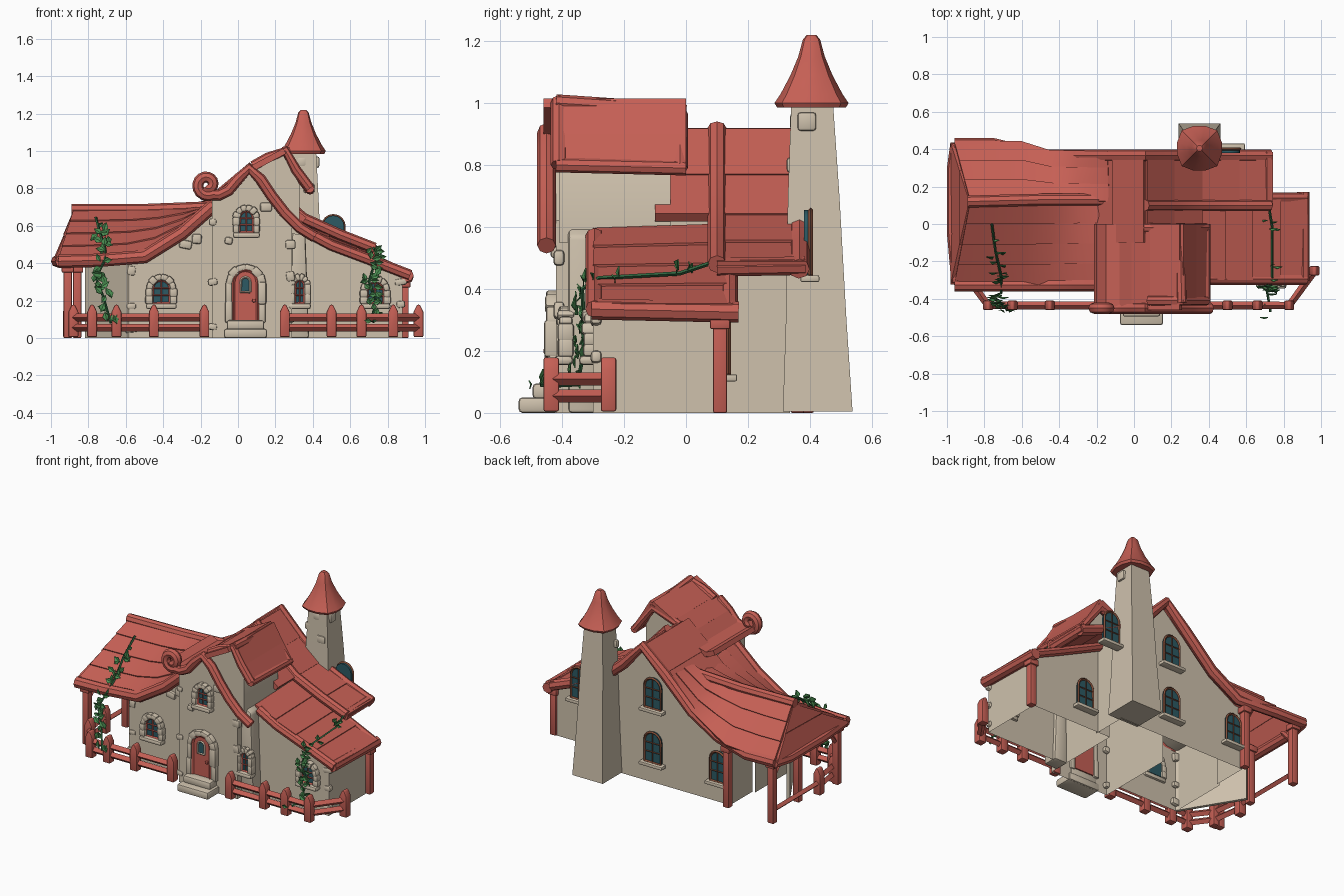
import bpy, bmesh, math, random
from mathutils import Vector, Matrix

if "Cube" in bpy.data.objects:
    bpy.data.objects.remove(bpy.data.objects["Cube"])
random.seed(4)
def material(name, rgb):
    m = bpy.data.materials.new(name)
    m.diffuse_color = (*rgb, 1)
    m.use_nodes = True
    m.node_tree.nodes["Principled BSDF"].inputs["Base Color"].default_value = m.diffuse_color
    return m
RED = material("roof red", (0.56, 0.115, 0.09))
WALL = material("plaster beige", (0.62, 0.535, 0.415))
GLASS = material("teal glass", (0.025, 0.10, 0.125))
BROWN = material("frame brown", (0.22, 0.075, 0.04))
LEAF = material("leaf green", (0.075, 0.29, 0.09))
VINE = material("vine green", (0.03, 0.13, 0.05))

def finish(name, bm, mat, solid=0, bevel=0):
    me = bpy.data.meshes.new(name)
    bmesh.ops.recalc_face_normals(bm, faces=bm.faces)
    bm.to_mesh(me); bm.free()
    me.materials.append(mat)
    ob = bpy.data.objects.new(name, me)
    bpy.context.collection.objects.link(ob)
    if solid:
        s = ob.modifiers.new("thickness", 'SOLIDIFY'); s.thickness = solid; s.offset = 0
    if bevel:
        b = ob.modifiers.new("bevel", 'BEVEL'); b.width = bevel; b.segments = 2

# x-z outline extruded along y; hollow leaves out the floor, inner_end is the cap at y1
def prism(name, pts, y0, y1, mat, bevel=0, hollow=False, inner_end=True):
    bm = bmesh.new()
    a, b = [[bm.verts.new((x, y, z)) for x, z in pts] for y in (y0, y1)]
    bm.faces.new(a)
    if inner_end: bm.faces.new(b)
    for i in range(len(pts)):
        j = (i + 1) % len(pts)
        if not (hollow and pts[i][1] == 0 and pts[j][1] == 0):
            bm.faces.new((a[i], a[j], b[j], b[i]))
    finish(name, bm, mat, bevel=bevel)

# items: centre, size, turn about y
def boxes(name, items, mat, bevel=0.012):
    bm = bmesh.new()
    for c, s, r in items:
        bmesh.ops.create_cube(bm, size=1, matrix=Matrix.Translation(c) @ Matrix.Rotation(r, 4, 'Y') @ Matrix.Diagonal((*s, 1)))
    finish(name, bm, mat, bevel=bevel)

def tube(name, pts, r, mat=RED, sides=2):
    cu = bpy.data.curves.new(name, 'CURVE')
    cu.dimensions = '3D'; cu.bevel_depth = r; cu.bevel_resolution = sides; cu.use_fill_caps = True
    sp = cu.splines.new('POLY'); sp.points.add(len(pts) - 1)
    for p, q in zip(sp.points, pts): p.co = (*q, 1)
    cu.materials.append(mat)
    bpy.context.collection.objects.link(bpy.data.objects.new(name, cu))

# overlapping plank courses between successive curves, top to eave
def courses(name, curves, th=0.032, lift=0.006):
    bm = bmesh.new()
    for A, B in zip(curves, curves[1:]):
        a = [bm.verts.new(Vector(p) - Vector((0, 0, lift * .5))) for p in A]
        b = [bm.verts.new(Vector(p).lerp(Vector(q), -.04) + Vector((0, 0, lift))) for p, q in zip(B, A)]
        for i in range(len(a) - 1): bm.faces.new((a[i], a[i + 1], b[i + 1], b[i]))
    finish(name, bm, RED, solid=th)
def blend(A, B, n): return [[Vector(p).lerp(Vector(q), k / n) for p, q in zip(A, B)] for k in range(n + 1)]
def strip(pts, y0, y1): return [[(x, y0, z), (x, y1, z)] for x, z in pts]
def interp(pts, x):
    for (x0, z0), (x1, z1) in zip(pts, pts[1:]):
        if x <= x1: return z0 + (z1 - z0) * (x - x0) / (x1 - x0)
    return pts[-1][1]

# roof outlines (x, z)
BACK = [(-.96, .43), (-.75, .425), (-.5, .45), (-.3, .57), (-.1, .765), (.06, .91), (.2, .76), (.35, .63), (.55, .54), (.73, .47)]
FRONT = [(-.96, .41), (-.75, .415), (-.5, .435), (-.3, .56), (-.13, .71)]

# walls
prism("main_body_wall", [(-.56, 0), (.38, 0), (.38, .59), (.2, .73), (.06, .88), (-.1, .73), (-.3, .54), (-.5, .42), (-.56, .41)],
      .335, .1, WALL, hollow=True, inner_end=False)
prism("left_wing_wall", [(-.58, 0), (-.14, 0), (-.14, .69), (-.3, .54), (-.5, .42), (-.58, .41)], -.3, .1, WALL, 0, True, False)
prism("front_gable_wall", [(-.14, 0), (.29, 0), (.29, .62), (.18, .73), (.06, .89), (-.08, .77), (-.14, .74)], -.42, .1, WALL, 0, True, False)
prism("right_wing_wall", [(.88, 0), (.29, 0), (.29, .57), (.36, .57), (.88, .34)], -.3, .12, WALL, hollow=True)
prism("corner_buttress", [(.28, 0), (.38, 0), (.36, .57), (.29, .62)], -.38, -.28, WALL, bevel=.012)
prism("dormer_wall", [(.06, .6), (.33, .55), (.33, .82), (.24, .98), (.06, .9)], -.41, -.05, WALL)
bm = bmesh.new()
bm.faces.new([bm.verts.new(v) for v in ((-.58, -.3, 0), (-.81, .08, 0), (-.81, .08, .42), (-.58, -.3, .42))])
finish("porch_side_wall", bm, WALL, solid=.02)

# left wing roof: ridge to front eave and to back eave
xs = [-.96, -.8, -.6, -.45, -.3, -.13]
rx = lambda x: -.13 + (x + .13) * .9
courses("left_roof_front", blend([(rx(x), .12, .68) for x in xs], [(x, -.315, interp(FRONT, x)) for x in xs], 4))
courses("left_roof_back", blend([(rx(x), .12, max(.68, interp(BACK, rx(x)))) for x in xs],
        [(x, .43 if x < -.5 else .385, interp(BACK, x)) for x in xs], 3))
courses("left_roof_end", blend([(-.87, .13, .67), (-.87, .11, .67)], [(-.965, .43, .43), (-.965, -.315, .41)], 2), .03)
tube("left_ridge_beam", [(-.89, .12, .685), (-.5, .13, .685), (-.12, .13, .7)], .032)
tube("left_end_eave_beam", [(-.95, .43, .42), (-.968, .3, .41), (-.968, -.05, .41), (-.945, -.31, .41)], .032)
tube("left_front_trim", [(x, -.325, z) for x, z in FRONT], .036)

# main roof and its trims
courses("main_roof_left", strip(BACK[5:2:-1], -.1, .385))
courses("main_roof_right_top", strip(BACK[5:8], -.1, .385))
courses("main_roof_right_low", strip(BACK[7:], .1, .385))
tube("back_trim", [(x, .425 if x < -.55 else .365, z - .005) for x, z in BACK], .034)
tube("main_slope_trim", [(x, .1, z + .01) for x, z in BACK[5:]], .03)
tube("main_right_eave", [(.71, .385, .475), (.71, .1, .47)], .03)
tube("main_ridge_beam", [(.06, .36, .89), (.06, -.05, .89)], .024)

# front gable roof with curl
courses("front_gable_roof", strip([(.25, 1.0), (.1, .92), (.0, .85), (-.07, .785), (-.15, .765), (-.205, .79)], -.46, 0), lift=0)
curl = [(math.radians(-60 - 24 * k), .062 - .0025 * k) for k in range(19)]
tube("front_gable_trim", [(x, -.45, z) for x, z in [(.41, .54), (.33, .59), (.25, .67), (.18, .76), (.12, .85), (.06, .905), (0, .85),
     (-.05, .79), (-.1, .765)] + [(-.165 + r * math.cos(a), .82 + r * math.sin(a)) for a, r in curl]], .03)

# dormer roof with raised rim
courses("dormer_roof", strip([(.25, 1.005), (.32, .89), (.385, .79)], -.42, 0), .035, 0)
tube("dormer_ridge", [(.255, -.42, 1.0), (.25, -.2, .985), (.25, 0, .965)], .028)
tube("dormer_front_trim", [(.08, -.41, .92), (.16, -.41, .965), (.255, -.41, 1.0), (.31, -.41, .9), (.385, -.41, .8)], .027)
tube("dormer_back_trim", [(.06, -.02, .9), (.25, -.02, .965), (.385, -.02, .79)], .026)
tube("dormer_eave", [(.385, -.42, .80), (.385, 0, .79)], .024)

# right wing roof
courses("right_wing_roof", blend([(.33, -.3, .585), (.33, .15, .6)], [(.92, -.3, .335), (.92, .15, .335)], 4))
tube("right_front_trim", [(.36, -.295, .57), (.5, -.295, .495), (.7, -.295, .42), (.92, -.295, .335)], .03)
tube("right_back_trim", [(.36, .14, .59), (.7, .14, .43), (.92, .14, .33)], .028)
tube("right_eave_beam", [(.905, -.305, .335), (.905, .17, .325)], .034)

# chimney tower and its cap: stacked rounded squares
def stack(name, rings, mat, power, n):
    bm = bmesh.new(); rows = []
    for cy, z, r in rings:
        cs = [(math.cos(math.tau * (i + .5) / n), math.sin(math.tau * (i + .5) / n)) for i in range(n)]
        ks = [r / (abs(c) ** power + abs(s) ** power) ** (1 / power) for c, s in cs]
        rows.append([bm.verts.new((.35 + k * c, cy + k * s, z)) for k, (c, s) in zip(ks, cs)])
    for p, q in zip(rows, rows[1:]):
        for i in range(n): bm.faces.new((p[i], p[(i + 1) % n], q[(i + 1) % n], q[i]))
    bm.faces.new(rows[0]); bm.faces.new(rows[-1])
    finish(name, bm, mat)
stack("chimney_tower", [(.425, .005, .115), (.42, .3, .1), (.412, .7, .085), (.407, 1.0, .069)], WALL, 30, 4)
stack("tower_cap", [(.405, z, r) for z, r in [(.985, .085), (.985, .112), (1.0, .12), (1.03, .1), (1.09, .068),
      (1.15, .043), (1.205, .028), (1.22, .015)]], RED, 3, 12)
boxes("tower_stones", [((.42, .39, .94), (.03, .06, .06), 0), ((.28, .35, .86), (.05, .03, .05), .1),
      ((.38, .335, .8), (.06, .02, .05), 0), ((.34, .35, .94), (.05, .03, .05), 0)], WALL)

# arch outline from bottom right over the top to bottom left; z is the bottom
def arch(x, z, w, h, n=8):
    top = [(x + w / 2 * math.cos(math.pi * i / n), z + h - w / 2 + w / 2 * math.sin(math.pi * i / n)) for i in range(n + 1)]
    return [(x + w / 2, z)] + top + [(x - w / 2, z)]

def window(name, x, y, z, w, h, side, frame):
    f = y + side * .012
    o = arch(x, z, w, h)
    prism(name + "_glass", o, y - side * .01, y + side * .008, GLASS)
    tube(name + "_frame", [(p, f, q) for p, q in o + o[:1]], .008, frame, 0)
    tube(name + "_upright", [(x, f, z), (x, f, z + h)], .004, frame, 0)
    for k in (.35, .65): tube(name + "_crossbar", [(x - w / 2, f, z + h * k), (x + w / 2, f, z + h * k)], .004, frame, 0)

# irregular stones round an opening on the front
def stone_arch(name, x, y, z, w, h, t):
    o = arch(x, z, w + t, h + t / 2, 6); items = []
    mid = z + (h - w / 2) * .5
    o = [o[0], (o[0][0], mid)] + o[1:-1] + [(o[-1][0], mid), o[-1]]
    for (x0, z0), (x1, z1) in zip(o, o[1:]):
        size = (math.hypot(x1 - x0, z1 - z0) * 1.2, .04 + random.random() * .02, t * random.uniform(.9, 1.25))
        items.append((((x0 + x1) / 2, y - .008, (z0 + z1) / 2), size, -math.atan2(z1 - z0, x1 - x0)))
    boxes(name, items, WALL, .01)
for nm, x, y, z, w, h in [("gable_window", .045, -.42, .565, .075, .115), ("left_front_window", -.41, -.3, .185, .095, .125),
                          ("buttress_window", .33, -.38, .185, .05, .125), ("right_front_window", .735, -.3, .185, .09, .115)]:
    window(nm, x, y, z, w, h, -1, RED)
    stone_arch(nm + "_stones", x, y, z, w, h, .035)
    boxes(nm + "_sill", [((x, y - .015, z - .015), (w + .07, .06, .03), 0)], WALL)
for nm, x, y, z, w, h in [("back_high_window", .0, .34, .5, .12, .2), ("back_low_window", .0, .34, .14, .12, .2),
                          ("back_left_window", -.48, .34, .14, .11, .2), ("back_right_window", .51, .39, .445, .115, .21),
                          ("wing_back_window", .49, .125, .125, .115, .19)]:
    window(nm, x, y, z, w, h, 1, BROWN)
    boxes(nm + "_sill", [((x, y + .01, z - .012), (w + .05, .06, .022), 0)], WALL, .005)

# door, surround and steps
prism("door", arch(.04, .09, .14, .28), -.44, -.41, RED)
tube("door_frame", [(x, -.442, z) for x, z in arch(.04, .09, .13, .275)], .01, RED, 0)
prism("door_glass", arch(.04, .25, .04, .07), -.445, -.437, GLASS)
tube("door_glass_rim", [(x, -.445, z) for x, z in arch(.04, .245, .05, .08) + [(.065, .245)]], .006, WALL, 0)
boxes("door_knob", [((.085, -.45, .2), (.018, .02, .018), 0)], RED, .005)
stone_arch("door_stones", .04, -.42, .09, .14, .27, .038)
boxes("door_steps", [((.04, -.475, .025), (.23, .13, .05), 0), ((.04, -.455, .07), (.2, .08, .05), 0)], WALL)

# loose wall stones and corner stones
stones = [(-.135, -.41, z) for z in (.06, .3, .62)] + [(.28, -.41, z) for z in (.1, .33, .5)] + [(-.57, -.29, z) for z in (.05, .17, .36)] + \
         [(.87, -.29, z) for z in (.05, .18, .3)] + [(-.28, -.3, .5), (-.22, -.3, .53), (.15, -.42, .7), (-.05, -.42, .52)]
boxes("wall_stones", [(c, (random.uniform(.04, .07), .035, random.uniform(.035, .055)), random.uniform(-.2, .2)) for c in stones], WALL)

# porch posts with braces
for x, y, h, d in [(-.91, -.29, .4, .1), (-.86, .05, .4, 0), (-.91, .39, .42, -.1), (-.56, .36, .42, 0), (.89, .11, .32, 0)]:
    boxes("porch_post", [((x, y, h / 2), (.045, .045, h), 0), ((x, y, h - .03), (.065, .065, .04), 0)], RED, .006)
    if d: tube("porch_brace", [(x, y, h - .13), (x, y + d, h - .02)], .015, RED, 0)

# fences: pointed posts joined by two rails
def fence(name, pts):
    for x, y in pts:
        side = [(.026, .005), (.026, .14), (.008, .178)]
        prism(name + "_post", [(x + a, z) for a, z in side] + [(x - a, z) for a, z in side[::-1]], y - .025, y + .025, RED, bevel=.006)
    for z in (.055, .11): tube(name + "_rail", [(x, y, z) for x, y in pts], .021, RED, 0)
fence("left_fence", [(-.91, -.1), (-.88, -.3), (-.78, -.435), (-.65, -.435), (-.45, -.435), (-.18, -.435)])
fence("right_fence", [(.25, -.435), (.5, -.435), (.66, -.435), (.83, -.435), (.965, -.25)])
tube("side_rail", [(-.91, -.1, .08), (-.91, .39, .08)], .018, RED, 0)

# ivy: stem plus folded leaves
def ivy(name, path, dense):
    tube(name + "_stem", path, .007, VINE, 0)
    bm = bmesh.new()
    for p, q in zip(path, path[1:]):
        for _ in range(dense if abs(p[2] - q[2]) > .08 else 3):
            c = Vector(p).lerp(Vector(q), random.random()) + Vector([random.uniform(*r) for r in ((-.035, .035), (-.03, .005), (-.01, .03))])
            M = Matrix.Translation(c) @ Matrix.Rotation(random.uniform(0, 6.28), 4, 'Y') @ Matrix.Rotation(random.uniform(-.5, .5), 4, 'X')
            s = random.uniform(.02, .03)
            a, b, d, e = [bm.verts.new(M @ Vector(v)) for v in ((-s, 0, 0), (0, -.006, s * .65), (s, 0, 0), (0, -.006, -s * .65))]
            bm.faces.new((a, b, d)); bm.faces.new((a, d, e))
    finish(name + "_leaves", bm, LEAF, solid=.004)
ivy("left_ivy", [(-.76, 0, .645), (-.74, -.15, .57), (-.71, -.28, .48), (-.71, -.37, .42), (-.76, -.39, .32), (-.72, -.41, .22), (-.68, -.46, .08)], 8)
ivy("right_ivy", [(.72, .1, .49), (.74, -.02, .45), (.74, -.28, .435), (.73, -.335, .4), (.7, -.33, .3), (.74, -.33, .2), (.71, -.35, .09), (.73, -.47, .09)], 9)

# make plain meshes, then smooth shading with sharp edges kept
for ob in bpy.data.objects: ob.select_set(True)
bpy.context.view_layer.objects.active = bpy.data.objects["main_body_wall"]
bpy.ops.object.convert(target='MESH')
bpy.ops.object.shade_smooth_by_angle(angle=math.radians(35))
